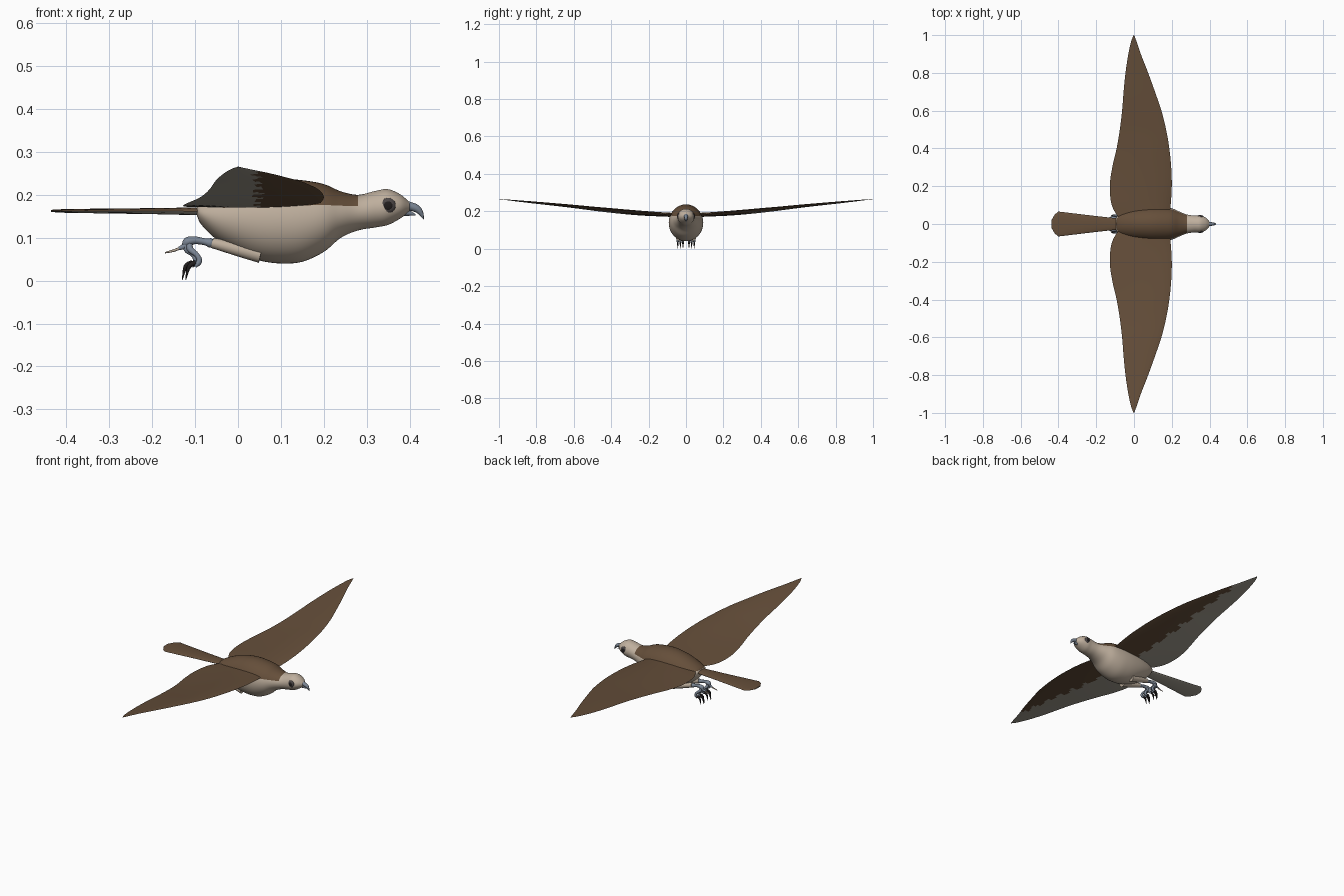
import bpy, bmesh, math
from mathutils import Vector

cube = bpy.data.objects.get("Cube")
if cube:
    bpy.data.objects.remove(cube)


def material(name, r, g, b):
    m = bpy.data.materials.new(name)
    m.use_nodes = True
    m.diffuse_color = (r, g, b, 1)
    bsdf = next(n for n in m.node_tree.nodes if n.type == 'BSDF_PRINCIPLED')
    bsdf.inputs["Base Color"].default_value = (r, g, b, 1)
    bsdf.inputs["Roughness"].default_value = 0.8
    return m


BROWN = material("feather brown", 0.13, 0.077, 0.042)
CREAM = material("breast cream", 0.52, 0.43, 0.34)
GREY = material("underwing grey", 0.38, 0.35, 0.29)
HORN = material("blue grey horn", 0.2, 0.24, 0.3)
BLACK = material("claw black", 0.015, 0.012, 0.012)
RING = material("eye ring", 0.07, 0.06, 0.06)


def finish(name, bm, mats, rule=None):
    """Turn a bmesh into a smooth object, colouring faces by a rule."""
    bmesh.ops.recalc_face_normals(bm, faces=bm.faces)
    for f in bm.faces:
        f.smooth = True
        if rule:
            f.material_index = int(rule(f.calc_center_median(), f.normal))
    mesh = bpy.data.meshes.new(name)
    bm.to_mesh(mesh)
    bm.free()
    mesh.set_sharp_from_angle(angle=math.radians(50))
    for m in mats:
        mesh.materials.append(m)
    ob = bpy.data.objects.new(name, mesh)
    bpy.context.collection.objects.link(ob)
    return ob


def loft(name, rings, mats, rule=None):
    bm = bmesh.new()
    rows = [[bm.verts.new(p) for p in ring] for ring in rings]
    n = len(rows[0])
    for a, b in zip(rows, rows[1:]):
        for i in range(n):
            j = (i + 1) % n
            bm.faces.new((a[i], a[j], b[j], b[i]))
    bm.faces.new(rows[0])
    bm.faces.new(rows[-1])
    return finish(name, bm, mats, rule)


def refine(keys, steps):
    """Catmull-Rom interpolation of tuples."""
    out = []
    for i in range(len(keys) - 1):
        p0, p1 = keys[max(i - 1, 0)], keys[i]
        p2, p3 = keys[i + 1], keys[min(i + 2, len(keys) - 1)]
        for s in range(steps):
            t = s / steps
            out.append([0.5 * (2 * b + (c - a) * t + (2 * a - 5 * b + 4 * c - d) * t * t
                               + (3 * b - a - 3 * c + d) * t ** 3)
                        for a, b, c, d in zip(p0, p1, p2, p3)])
    return out + [list(keys[-1])]


def ellipse_ring(x, top, bottom, half, n):
    mid, h = (top + bottom) / 2, (top - bottom) / 2
    angles = [2 * math.pi * i / n for i in range(n)]
    return [(x, half * math.cos(a), mid + h * math.sin(a)) for a in angles]


def tube(name, keys, mat, n=12, steps=4):
    """Tapered tube through (x, y, z, radius) keys."""
    pts = refine(keys, steps)
    rings = []
    for i, p in enumerate(pts):
        a, b = pts[max(i - 1, 0)], pts[min(i + 1, len(pts) - 1)]
        along = (Vector(b[:3]) - Vector(a[:3])).normalized()
        up = along.cross(Vector((0, 1, 0))).normalized()
        side = up.cross(along)
        rings.append([Vector(p[:3]) + p[3] * (side * math.cos(t) + up * math.sin(t))
                      for t in (2 * math.pi * k / n for k in range(n))])
    return loft(name, rings, [mat])


# Body and head: x, top, bottom, half width
body = [(-.095, .172, .150, .03), (-.085, .182, .13, .048), (-.05, .2, .096, .066),
        (0, .22, .067, .08), (.05, .232, .047, .088), (.1, .237, .04, .092),
        (.15, .234, .044, .091), (.2, .225, .067, .083), (.24, .208, .1, .066),
        (.28, .2, .117, .05), (.32, .209, .124, .045), (.35, .213, .13, .045),
        (.38, .2, .146, .034), (.4, .182, .162, .012)]
loft("body", [ellipse_ring(*k, 48) for k in refine(body, 6)], [CREAM, BROWN],
     lambda c, n: c.x < .283 and c.z > .173)

# Tail: same section layout, pale below and at the tip
tail = [(-.07, .171, .152, .028), (-.2, .169, .155, .042), (-.4, .167, .158, .066),
        (-.42, .166, .159, .05), (-.436, .165, .16, .022)]
loft("tail", [ellipse_ring(*k, 24) for k in tail], [BROWN, GREY],
     lambda c, n: n.z < -.3 or c.x < -.428)

# Wings: span, leading x, trailing x, leading z, trailing z
wing = [(.03, .185, -.08, .178, .172), (.1, .194, -.118, .183, .172),
        (.2, .2, -.128, .193, .175), (.3, .197, -.115, .203, .182),
        (.4, .187, -.092, .213, .192), (.5, .17, -.075, .222, .204),
        (.6, .145, -.063, .232, .217), (.7, .111, -.055, .241, .229),
        (.8, .075, -.045, .25, .24), (.9, .036, -.03, .258, .252),
        (.97, .012, -.014, .263, .261), (1, .001, -.001, .265, .265)]
CHORD = 20


def wing_ring(side, y, lead, trail, zl, zt):
    thick = .014 * (1 - y) + .001
    ring = []
    for i in range(2 * CHORD):
        under = i >= CHORD
        t = (2 * CHORD - i if under else i) / CHORD
        bulge = math.sin(math.pi * t ** .7) * thick * (-.5 if under else 1)
        ring.append((lead + (trail - lead) * t, side * y, zl + (zt - zl) * t + bulge))
    return ring


for side, label in ((1, "left"), (-1, "right")):
    # Underside: brown leading half with a ragged edge, grey trailing half
    loft(label + "_wing", [wing_ring(side, *k) for k in refine(wing, 4)], [BROWN, GREY],
         lambda c, n: n.z < -.2 and c.x < .045 + .012 * math.sin(abs(c.y) * 60))

    # Eye: ring and pupil
    for part, mat, radius, y in (("eye_ring", RING, .018, .039), ("pupil", BLACK, .013, .042)):
        bm = bmesh.new()
        bmesh.ops.create_uvsphere(bm, u_segments=20, v_segments=12, radius=radius)
        bmesh.ops.scale(bm, vec=(1, .45, 1), verts=bm.verts)
        bmesh.ops.translate(bm, vec=(.35, side * y, .175), verts=bm.verts)
        finish(label + "_" + part, bm, [mat])

    # Leg and foot
    y = side * .03
    tube(label + "_thigh", [(.053, side * .036, .06, .019), (0, side * .034, .073, .016),
                            (-.06, y, .088, .012)], CREAM, 16)
    tube(label + "_shank", [(-.055, y, .087, .007), (-.065, y, .088, .011),
                            (-.075, y, .09, .008), (-.1, y, .094, .009),
                            (-.118, y, .09, .011), (-.126, y, .08, .005)], HORN)
    for i in (-1, 0, 1):
        dy, dx = i * .014, abs(i) * .008
        toe = [(-.112, y, .092, .007), (-.12 + dx, y + dy * .5, .074, .008),
               (-.104 + dx, y + dy, .06, .006), (-.098 + dx, y + dy, .045, .007),
               (-.108 + dx, y + dy, .034, .005)]
        tube(f"{label}_toe_{i + 2}", toe, HORN, 10)
        tube(f"{label}_claw_{i + 2}", [(-.106 + dx, y + dy, .042, .006),
                                       (-.122 + dx, y + dy, .033, .005),
                                       (-.13 + dx, y + dy, .001, .0006)], BLACK, 8)
    tube(label + "_hind_toe", [(-.115, y, .088, .008), (-.125, y, .08, .007),
                               (-.138, y, .075, .004)], HORN, 10)
    tube(label + "_hind_claw", [(-.132, y, .077, .003), (-.15, y, .07, .003),
                                (-.17, y, .065, .0015)], CREAM, 8)

# Beak: hooked upper part and short lower part
tube("upper_beak", [(.382, 0, .172, .018), (.4, 0, .173, .011), (.416, 0, .168, .009),
                    (.426, 0, .158, .006), (.433, 0, .143, .0008)], HORN, 16)
tube("lower_beak", [(.382, 0, .161, .011), (.4, 0, .157, .006), (.414, 0, .153, .0015)], HORN)
